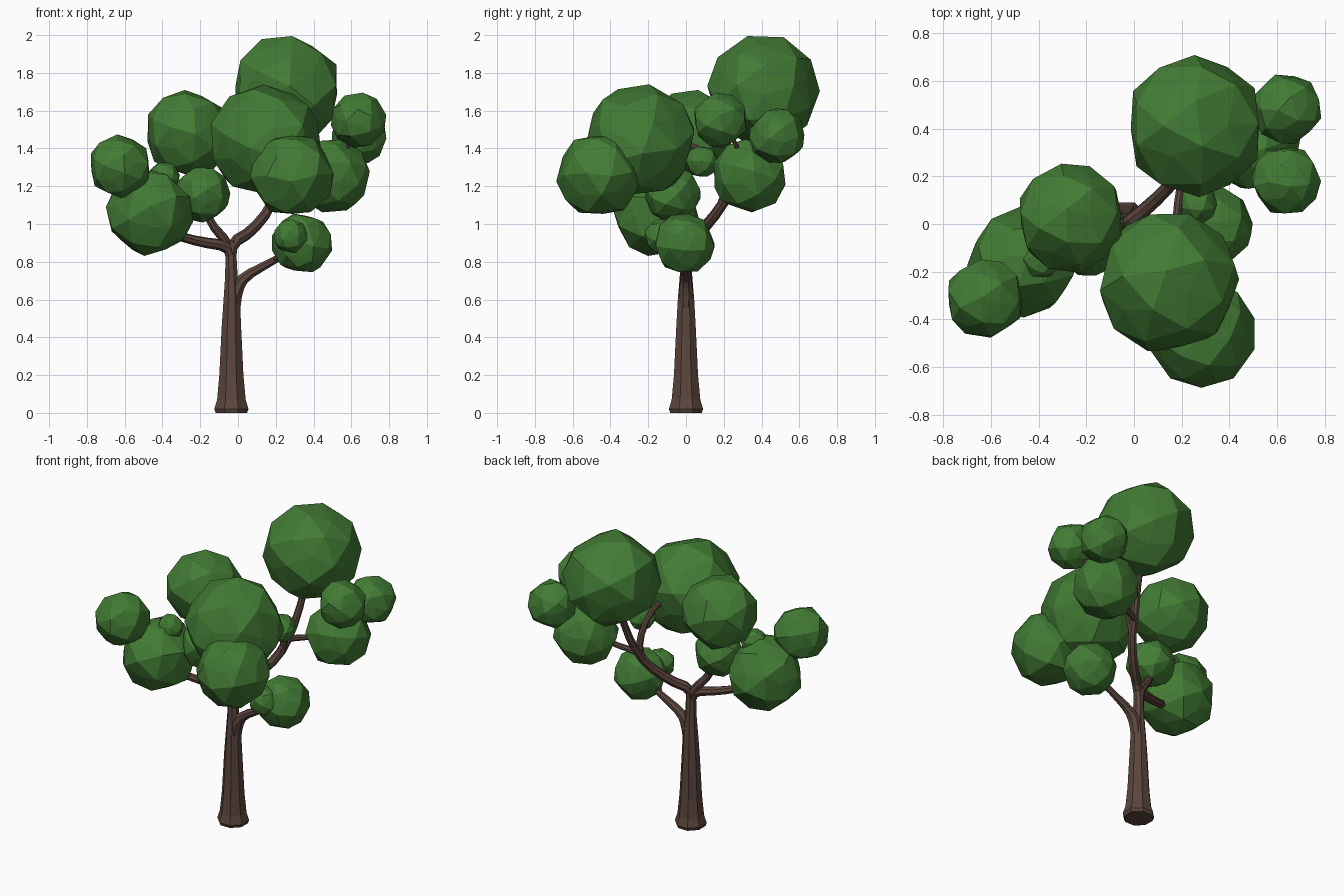
import bpy, bmesh, random
from mathutils import Vector, Euler

if "Cube" in bpy.data.objects:
    bpy.data.objects.remove(bpy.data.objects["Cube"])

random.seed(7)

def material(name, color):
    m = bpy.data.materials.new(name)
    m.diffuse_color = color
    m.use_nodes = True
    m.node_tree.nodes["Principled BSDF"].inputs["Base Color"].default_value = m.diffuse_color
    return m

BARK = material("bark", (0.105, 0.06, 0.047, 1))
LEAF = material("leaf", (0.055, 0.2, 0.035, 1))

def finish(name, bm, mat):
    bmesh.ops.recalc_face_normals(bm, faces=bm.faces)
    me = bpy.data.meshes.new(name)
    bm.to_mesh(me)
    bm.free()
    me.materials.append(mat)
    ob = bpy.data.objects.new(name, me)
    bpy.context.collection.objects.link(ob)

def limb(name, pts, sides=8, smooth_steps=1):
    """Tapered faceted tube through (x, y, z, radius) points."""
    pts = [Vector(p) for p in pts]
    for _ in range(smooth_steps):      # corner cutting rounds the bends
        cut = [pts[0]]
        for a, b in zip(pts, pts[1:]):
            cut += [a.lerp(b, 0.25), a.lerp(b, 0.75)]
        pts = cut + [pts[-1]]
    bm = bmesh.new()
    rings, frame, last = [], None, None
    for i, p in enumerate(pts):
        d = (pts[min(i + 1, len(pts) - 1)].xyz - pts[max(i - 1, 0)].xyz).normalized()
        if frame is None:
            u = d.cross(Vector((0, 1, 0))).normalized()
        else:
            u = last.rotation_difference(d) @ frame
        frame, last = u, d
        v = d.cross(u)
        ring = []
        for k in range(sides):
            e = Euler((0, 0, 6.283185 * (k + 0.5) / sides)).to_matrix() @ Vector((1, 0, 0))
            ring.append(bm.verts.new(p.xyz + (u * e.x + v * e.y) * p.w))
        rings.append(ring)
    for a, b in zip(rings, rings[1:]):
        for k in range(sides):
            n = (k + 1) % sides
            bm.faces.new((a[k], a[n], b[n], b[k]))
    bm.faces.new(rings[0])
    bm.faces.new(rings[-1])
    finish(name, bm, BARK)

def leaf_clump(name, x, y, z, r):
    """Irregular low-poly ball."""
    bm = bmesh.new()
    bmesh.ops.create_icosphere(bm, subdivisions=2, radius=1)
    rot = Euler([random.uniform(0, 6.28) for _ in range(3)]).to_matrix()
    for v in bm.verts:
        flat = 0.93 if len(v.link_edges) == 5 else 1.03
        jit = Vector([random.uniform(-0.07, 0.07) for _ in range(3)])
        v.co = rot @ ((v.co + jit).normalized() * r * flat) + Vector((x, y, z))
    finish(name, bm, LEAF)

# Trunk with flared foot
limb("trunk", [(-.035, 0, 0, .09), (-.035, 0, .02, .098), (-.035, 0, .07, .082),
               (-.035, 0, .2, .069), (-.035, 0, .45, .056), (-.033, 0, .6, .047),
               (-.035, 0, .72, .036), (-.037, 0, .82, .032), (-.035, 0, .91, .026)], smooth_steps=0)

# Branches
limb("low_right_branch", [(-.025, 0, .52, .035), (-.01, 0, .66, .04), (.04, 0, .725, .03),
                          (.16, 0, .79, .022), (.34, 0, .89, .015)])
limb("low_front_twig", [(.2, -.01, .81, .014), (.285, -.13, .93, .01)], 6)
limb("left_branch", [(-.037, 0, .83, .03), (-.06, -.01, .885, .031), (-.2, -.06, .905, .027),
                     (-.33, -.11, .94, .024), (-.46, -.18, 1.06, .02),
                     (-.54, -.24, 1.17, .015), (-.61, -.3, 1.29, .012)])
limb("upper_left_branch", [(-.037, 0, .83, .028), (-.055, 0, .9, .028), (-.15, -.04, 1.01, .023),
                           (-.2, -.06, 1.15, .02), (-.25, 0, 1.4, .015)])
limb("left_twig", [(-.36, -.13, .97, .015), (-.39, -.15, 1.25, .01)], 6)
limb("right_branch", [(-.037, 0, .82, .03), (-.03, 0, .9, .032), (.07, .08, .96, .03),
                      (.17, .18, 1.08, .028), (.21, .26, 1.22, .025), (.24, .33, 1.42, .021),
                      (.25, .4, 1.65, .016)])
limb("front_branch", [(.16, .18, 1.08, .024), (.2, .21, 1.17, .023), (.2, .17, 1.3, .02),
                      (.18, .06, 1.42, .017), (.16, -.2, 1.45, .015), (.28, -.43, 1.27, .012)])
limb("right_twig", [(.2, .25, 1.18, .02), (.33, .29, 1.21, .017), (.5, .33, 1.26, .015)])
limb("far_right_twig", [(.5, .33, 1.26, .013), (.58, .28, 1.4, .012), (.64, .18, 1.55, .01)], 6)
limb("far_back_twig", [(.5, .33, 1.26, .013), (.59, .42, 1.36, .012), (.64, .48, 1.46, .01)], 6)

# Foliage clumps: x, y, z, radius
clumps = {
    "crown": (.255, .41, 1.71, .29),
    "front_large": (.145, -.245, 1.44, .295),
    "front_low": (.285, -.46, 1.26, .223),
    "upper_left": (-.265, .025, 1.48, .227),
    "left_low": (-.467, -.16, 1.06, .228),
    "far_left": (-.625, -.312, 1.305, .165),
    "inner_left": (-.19, -.07, 1.157, .148),
    "tiny_left": (-.39, -.15, 1.25, .08),
    "low_right": (.338, -.008, .897, .16),
    "tiny_low_right": (.28, -.13, .935, .09),
    "tiny_inner": (.262, .085, 1.33, .085),
    "right": (.5, .335, 1.255, .195),
    "far_right_front": (.638, .182, 1.55, .145),
    "far_right_back": (.64, .483, 1.465, .147),
}
for part, dims in clumps.items():
    leaf_clump(part + "_foliage", *dims)
